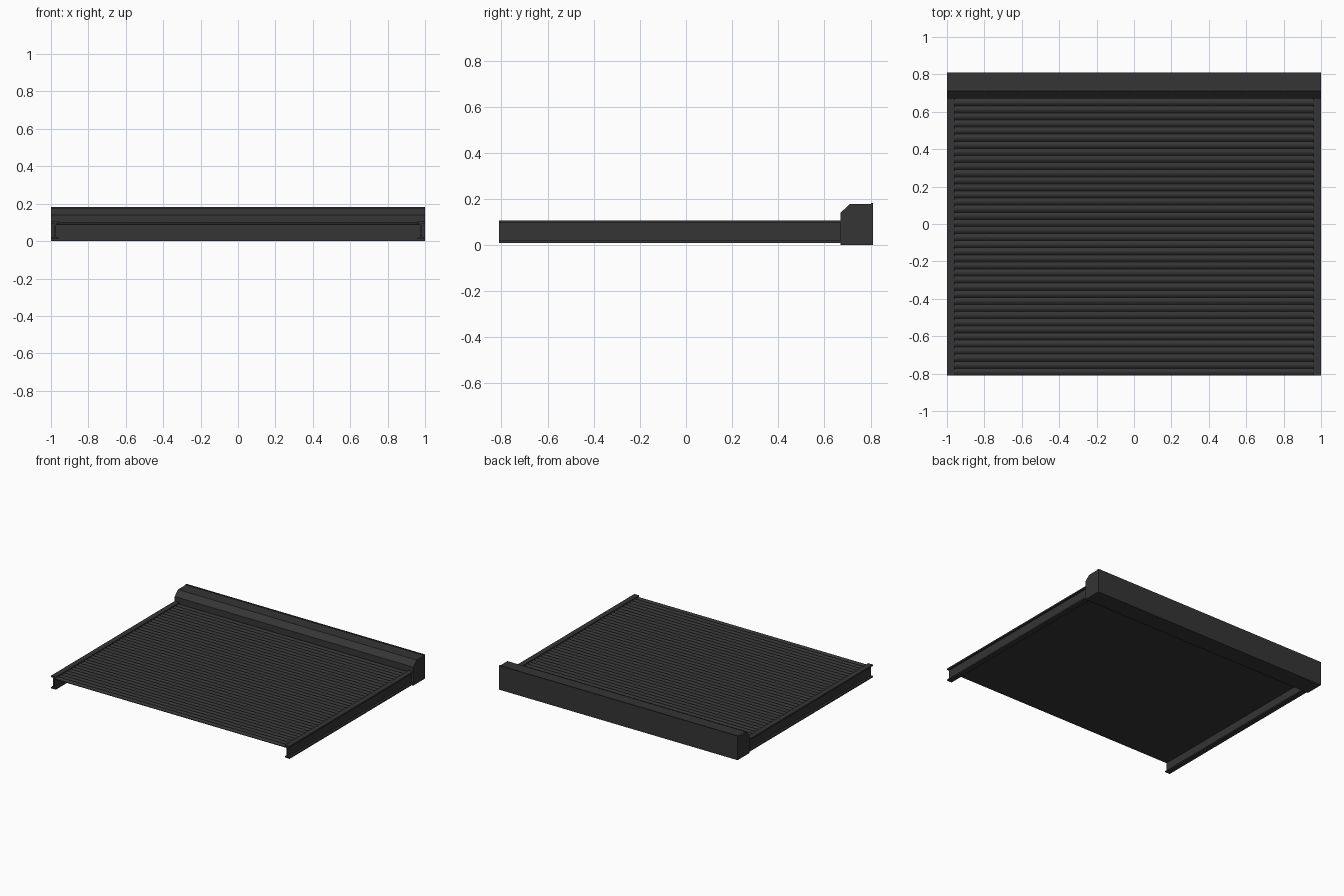
import bpy, bmesh, math

if "Cube" in bpy.data.objects:
    bpy.data.objects.remove(bpy.data.objects["Cube"])

mat = bpy.data.materials.new("dark_grey")
mat.diffuse_color = (0.035, 0.035, 0.035, 1)
mat.use_nodes = True
mat.node_tree.nodes["Principled BSDF"].inputs["Base Color"].default_value = mat.diffuse_color


def extrude(name, pts, axis, a, b):
    """Extrude a closed 2D profile along x (pts are y,z) or y (pts are x,z)."""
    def at(p, t):
        return (t, p[0], p[1]) if axis == 'x' else (p[0], t, p[1])
    bm = bmesh.new()
    v0 = [bm.verts.new(at(p, a)) for p in pts]
    v1 = [bm.verts.new(at(p, b)) for p in pts]
    n = len(pts)
    bm.faces.new(v0)
    bm.faces.new(v1[::-1])
    for i in range(n):
        j = (i + 1) % n
        bm.faces.new((v0[j], v0[i], v1[i], v1[j]))
    bmesh.ops.recalc_face_normals(bm, faces=bm.faces)
    me = bpy.data.meshes.new(name)
    bm.to_mesh(me)
    bm.free()
    ob = bpy.data.objects.new(name, me)
    bpy.context.collection.objects.link(ob)
    me.materials.append(mat)
    return ob


FRONT, BOX, BACK = -0.81, 0.67, 0.81

# Housing: chamfered box with a small lip on the back top edge
extrude("roller_housing", [(BOX, 0), (BACK, 0), (BACK, 0.183), (BACK - 0.008, 0.183),
        (BACK - 0.008, 0.178), (BOX + 0.04, 0.178), (BOX, 0.14)], 'x', -1, 1)

# Guide rails: I-shaped section, mirrored
half = [(1.0, 0.01), (1.0, 0.02), (0.984, 0.02), (0.984, 0.095), (1.0, 0.095), (1.0, 0.106),
        (0.96, 0.106), (0.96, 0.095), (0.972, 0.095), (0.972, 0.02), (0.96, 0.02), (0.96, 0.01)]
for side, s in (("right", 1), ("left", -1)):
    extrude(side + "_guide_rail", [(s * x, z) for x, z in half], 'y', FRONT, BOX + 0.003)

# Curtain: row of shallow convex slats with a flat underside
count, base, rise = 39, 0.091, 0.01
pitch = (BOX - FRONT) / count
profile = [(BOX, 0.086), (FRONT, 0.086)]
for i in range(count):
    y = FRONT + i * pitch
    for k in range(6):
        t = k / 6
        profile.append((y + t * pitch, base + rise * math.sin(math.pi * t)))
profile.append((BOX, base))
curtain = extrude("slat_curtain", profile, 'x', -0.973, 0.973)
bpy.context.view_layer.objects.active = curtain
curtain.select_set(True)
bpy.ops.object.shade_smooth_by_angle(angle=math.radians(35))
